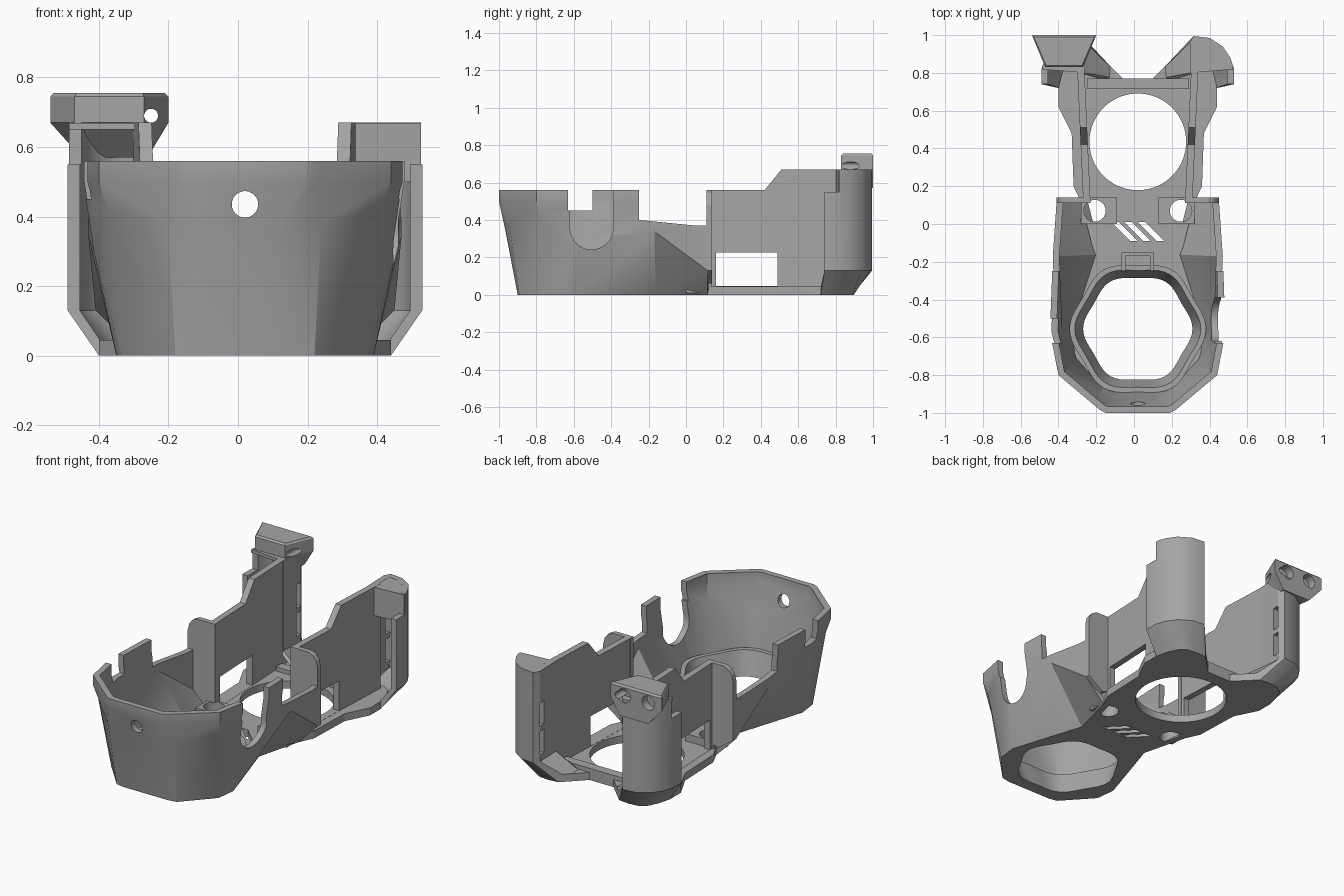
import bpy, bmesh, math

if "Cube" in bpy.data.objects:
    bpy.data.objects.remove(bpy.data.objects["Cube"])

CX = 0.02  # symmetry line of the body
grey = bpy.data.materials.new("mid_grey")
grey.diffuse_color = (0.38, 0.38, 0.38, 1)
grey.use_nodes = True
grey.node_tree.nodes["Principled BSDF"].inputs["Base Color"].default_value = grey.diffuse_color


def loft(name, rings, facet=False):
    """Closed solid skinned through rings of equal point count, capped at both ends.
    With facet, quads split along the diagonal that rises towards the back."""
    bm = bmesh.new()
    rows = [[bm.verts.new(p) for p in r] for r in rings]
    n = len(rows[0])
    for a, b in zip(rows, rows[1:]):
        for i in range(n):
            j = (i + 1) % n
            if facet:
                lo, hi = (i, j) if a[i].co.y < a[j].co.y else (j, i)
                bm.faces.new((a[lo], a[hi], b[hi]))
                bm.faces.new((a[lo], b[hi], b[lo]))
            else:
                bm.faces.new((a[i], a[j], b[j], b[i]))
    bm.faces.new(rows[0])
    bm.faces.new(rows[-1])
    bmesh.ops.recalc_face_normals(bm, faces=bm.faces)
    me = bpy.data.meshes.new(name)
    bm.to_mesh(me)
    bm.free()
    me.materials.append(grey)
    ob = bpy.data.objects.new(name, me)
    bpy.context.collection.objects.link(ob)
    return ob


def prism(name, pts, lo, hi, axis="z"):
    place = {"z": lambda a, b, d: (a, b, d),
             "x": lambda a, b, d: (d, a, b),
             "y": lambda a, b, d: (a, d, b)}[axis]
    return loft(name, [[place(a, b, d) for a, b in pts] for d in (lo, hi)])


def box(name, x0, x1, y0, y1, z0, z1):
    return prism(name, [(x0, y0), (x1, y0), (x1, y1), (x0, y1)], z0, z1)


def circle(u, v, r, n=40):
    return [(u + r * math.cos(2 * math.pi * i / n), v + r * math.sin(2 * math.pi * i / n)) for i in range(n)]


def rounded_hex(a, z):
    pts = []
    for i in range(72):
        t = 2 * math.pi * i / 72
        r = a * (1.04 + 0.04 * math.cos(6 * t))
        pts.append((CX + r * math.cos(t), -0.555 + r * math.sin(t), z))
    return pts


def offset(path, t):
    """Shift an open 2D path to its left by t, with mitred corners."""
    out = []
    for i, (x, y) in enumerate(path):
        nrm = []
        for a, b in ((i - 1, i), (i, i + 1)):
            if a >= 0 and b < len(path):
                dx, dy = path[b][0] - path[a][0], path[b][1] - path[a][1]
                l = math.hypot(dx, dy)
                nrm.append((-dy / l, dx / l))
        nx, ny = nrm[0][0] + nrm[-1][0], nrm[0][1] + nrm[-1][1]
        k = 2 * t / (nx * nx + ny * ny)
        out.append((x + nx * k, y + ny * k))
    return out


def both(half):
    return [(CX - x, *r) for x, *r in half[::-1]] + [(CX + x, *r) for x, *r in half]


def shell(name, halves, t):
    """Thin mirrored wall; each level is a half path of (x, y, z)."""
    rings = []
    for half in halves:
        full = both(half)
        inner = offset([p[:2] for p in full], t)
        rings.append(full + [(x, y, p[2]) for (x, y), p in zip(inner, full)][::-1])
    return loft(name, rings, facet=True)


def cut(ob, cutters):
    for c in cutters:
        c.hide_render = True
        m = ob.modifiers.new("cut", "BOOLEAN")
        m.operation, m.solver, m.object = "DIFFERENCE", "EXACT", c
    bpy.context.view_layer.update()
    me = bpy.data.meshes.new_from_object(ob.evaluated_get(bpy.context.evaluated_depsgraph_get()))
    ob.modifiers.clear()
    ob.data = me
    for c in cutters:
        bpy.data.objects.remove(c)


def smooth(ob):
    bpy.ops.object.select_all(action="DESELECT")
    ob.select_set(True)
    bpy.context.view_layer.objects.active = ob
    bpy.ops.object.shade_smooth_by_angle(angle=math.radians(30))


def sx(side, x):
    return CX + side * x


def sbox(name, side, x0, x1, *rest):
    a, b = sorted((sx(side, x0), sx(side, x1)))
    return box(name, a, b, *rest)


# Faceted front bowl, open at the back, with a flank ridge that drops to the rear
rim = [(0.17, -1.0), (0.2, -0.985), (0.42, -0.8), (0.465, -0.57), (0.45, -0.17), (0.43, 0.115)]
bowl = shell("front_bowl", [
    [(0.15, -0.9, 0), (0.2, -0.89, 0), (0.355, -0.72, 0), (0.37, -0.6, 0), (0.23, -0.16, 0), (0.3, 0.115, 0)],
    [(0.08, -0.965, 0.34), (0.22, -0.945, 0.38), (0.4, -0.78, 0.42), (0.435, -0.57, 0.3), (0.45, -0.17, 0.34), (0.43, 0.115, 0.13)],
    [(x, y, 0.5) for x, y in rim],
    [(x, y, 0.56) for x, y in rim]], 0.035)
cut(bowl, [
    box("rim_step", -0.7, 0.7, -0.63, -0.5, 0.45, 0.8),
    prism("rear_drop", [(-0.25, 0.4), (0.05, 0.37), (0.3, 0.37), (0.3, 0.8), (-0.25, 0.8)], -0.7, 0.7, "x"),
    box("side_notch", 0.3, 0.7, -0.62, -0.39, 0.355, 0.8),
    prism("side_notch_round", circle(-0.505, 0.357, 0.115), 0.3, 0.7, "x"),
    prism("front_hole", circle(CX, 0.435, 0.038), -1.1, -0.8, "y")])
smooth(bowl)


# Floor plate with the two large openings, screw holes and vents
def vent(x, y):
    return prism("vent", [(x - 0.07, y + 0.05), (x - 0.03, y + 0.05), (x + 0.07, y - 0.05), (x + 0.03, y - 0.05)], -0.1, 0.2)


def hex_cutter():
    return loft("nozzle_cutter", [rounded_hex(0.265, -0.01), rounded_hex(0.315, 0.16)])


def screw_hole(s):
    return prism("screw_hole", circle(sx(s, 0.228), 0.07, 0.058), -0.1, 0.3)


plate = prism("floor_plate", both([
    (0.15, -0.9), (0.2, -0.89), (0.355, -0.72), (0.37, -0.6), (0.23, -0.16), (0.3, 0.115), (0.34, 0.2), (0.35, 0.48),
    (0.42, 0.62), (0.42, 0.72), (0.4, 0.8), (0.37, 0.86), (0.33, 0.89), (0.2, 0.89), (0.08, 0.77)]), 0, 0.045)
cut(plate, [hex_cutter(), prism("fan_cutter", circle(CX, 0.435, 0.256, 72), -0.1, 0.2),
            screw_hole(1), screw_hole(-1)] + [vent(CX + d, -0.04) for d in (-0.07, 0, 0.07)])

# Flared collar round the front opening
collar = loft("front_collar", [rounded_hex(0.295, 0.0), rounded_hex(0.335, 0.14)])
cut(collar, [hex_cutter()])
smooth(collar)

# Small latch bracket and rear cross bar
for s in (-1, 1):
    sbox("latch_post", s, 0.065, 0.085, -0.25, -0.15, 0.02, 0.15)
box("latch_bridge", CX - 0.085, CX + 0.085, -0.17, -0.15, 0.02, 0.15)
box("cross_bar", CX - 0.27, CX + 0.27, 0.715, 0.77, 0.0, 0.07)

# Corner column paths (right side): foot and upright
foot = [(0.08, 0.765), (0.14, 0.83), (0.2, 0.89), (0.27, 0.897), (0.33, 0.89), (0.37, 0.86), (0.4, 0.8), (0.42, 0.72)]
upright = [(0.28, 0.8), (0.275, 0.96), (0.295, 0.995), (0.38, 0.985), (0.45, 0.94), (0.49, 0.88), (0.51, 0.82), (0.51, 0.74)]

for s, tag, lid_z in ((1, "right", 0.5), (-1, "left", 0.65)):
    # Screw boss
    boss = sbox(tag + "_screw_boss", s, 0.11, 0.3, 0.0, 0.14, 0.01, 0.09)
    cut(boss, [screw_hole(s)])

    # Flat side wall with low window
    prof = [(0.13, 0.0), (0.13, 0.56), (0.42, 0.56), (0.51, 0.67), (0.86, 0.67), (0.86, 0.0)]
    wall = loft(tag + "_side_wall", [[(sx(s, x + (y - 0.1) * 0.045), y, z) for y, z in prof] for x in (0.25, 0.288)])
    cut(wall, [sbox("window", s, 0.1, 0.5, 0.16, 0.49, 0.046, 0.225)])

    # Cross panel closing the back of the bowl flank
    prism(tag + "_cross_panel", [(sx(s, x), z) for x, z in (
        (0.25, 0.09), (0.25, 0.56), (0.37, 0.56), (0.4, 0.545), (0.42, 0.52), (0.43, 0.48), (0.43, 0.13), (0.33, 0.06))],
        0.11, 0.14, "y")

    # Curved corner column on a tapered foot, with two slots in its inner wall
    levels = []
    for z, p in ((0.0, foot), (0.13, upright), (0.67, upright)):
        ring = p + offset(p, -0.035)[::-1]
        levels.append([(sx(s, x), y, z) for x, y in ring])
    column = loft(tag + "_corner_column", levels)
    cut(column, [sbox("flap_cut", s, 0.45, 0.6, 0.7, 0.83, 0.55, 0.8)] +
        [sbox("slot", s, 0.2, 0.34, 0.92, 0.96, z, z + 0.14) for z in (0.17, 0.34)])
    smooth(column)

    # Solid top of the column
    prism(tag + "_column_lid", [(sx(s, x), y) for x, y in offset(upright[:7], -0.004)], lid_z, 0.669)

# Mounting head on the left column, with two screw recesses and a cross hole
head = loft("mounting_head", [
    [(-0.44, 0.93, 0.57), (-0.27, 0.93, 0.57), (-0.26, 1.0, 0.57), (-0.45, 1.0, 0.57)],
    [(-0.47, 0.83, 0.67), (-0.27, 0.83, 0.67), (-0.2, 1.0, 0.67), (-0.54, 1.0, 0.67)],
    [(-0.47, 0.83, 0.745), (-0.27, 0.83, 0.745), (-0.2, 1.0, 0.745), (-0.54, 1.0, 0.745)],
    [(-0.465, 0.84, 0.755), (-0.275, 0.84, 0.755), (-0.21, 0.99, 0.755), (-0.53, 0.99, 0.755)]])
cut(head, [prism("screw_recess", circle(x, 0.695, 0.042), 0.95, 1.1, "y") for x in (-0.45, -0.29)] +
    [prism("cross_hole", circle(-0.25, 0.69, 0.02), 0.7, 1.1, "y")])
